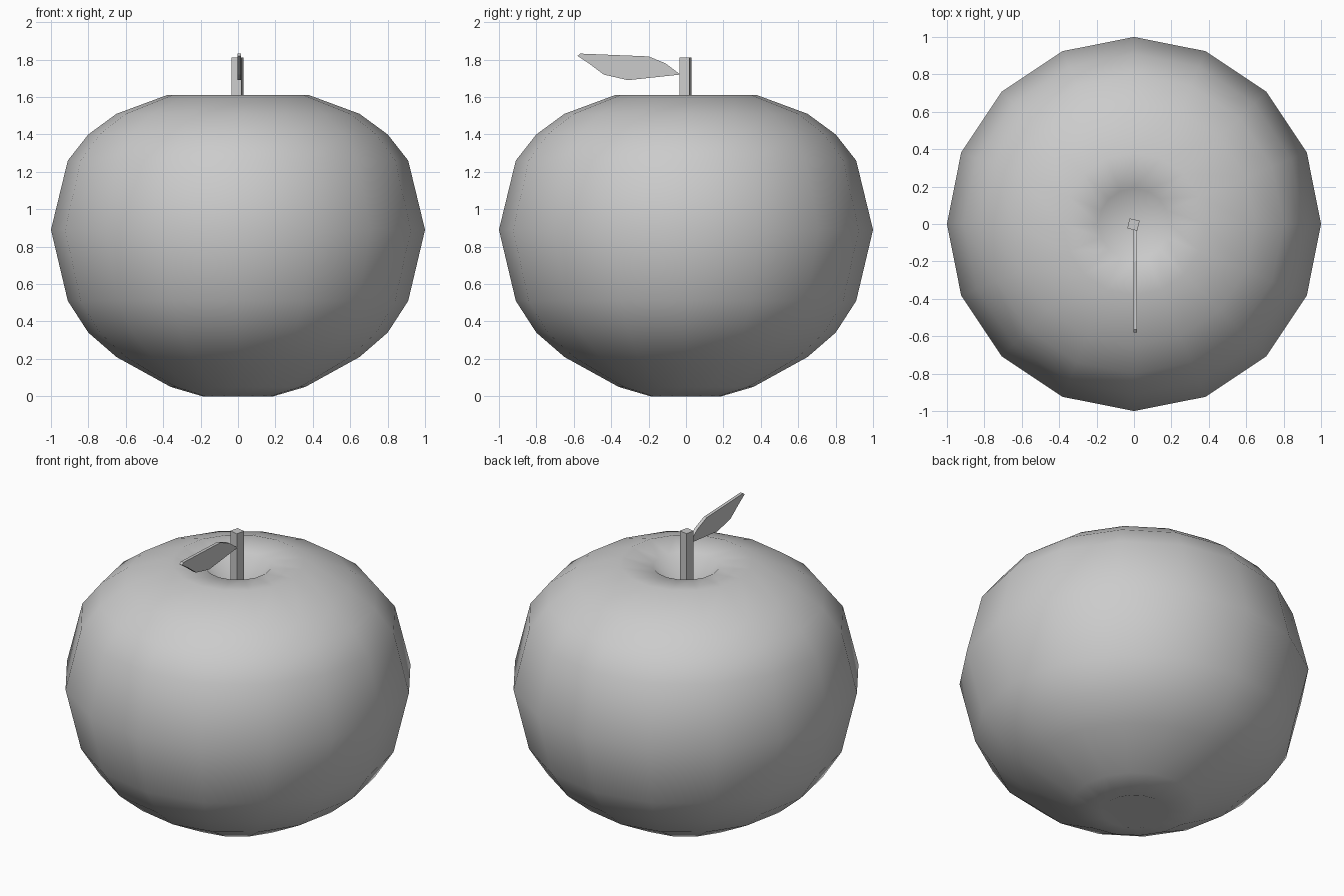
import bpy, bmesh, math

if "Cube" in bpy.data.objects:
    bpy.data.objects.remove(bpy.data.objects["Cube"])

SIDES = 16


def make_object(name, bm):
    bmesh.ops.recalc_face_normals(bm, faces=bm.faces)
    mesh = bpy.data.meshes.new(name)
    bm.to_mesh(mesh)
    bm.free()
    obj = bpy.data.objects.new(name, mesh)
    bpy.context.collection.objects.link(obj)
    return obj


# Fruit body: 16-sided lathe of a dimpled profile, smooth shaded
profile = [(0.19, 0.0), (0.36, 0.05), (0.65, 0.21), (0.80, 0.34), (0.91, 0.51),
           (1.0, 0.89), (0.91, 1.26), (0.80, 1.40), (0.65, 1.51), (0.38, 1.61),
           (0.19, 1.59)]
bm = bmesh.new()
rings = []
for r, z in profile:
    rings.append([bm.verts.new((r * math.cos(2 * math.pi * i / SIDES),
                                r * math.sin(2 * math.pi * i / SIDES), z))
                  for i in range(SIDES)])
bottom_pole = bm.verts.new((0, 0, 0.08))
top_pole = bm.verts.new((0, 0, 1.42))
for i in range(SIDES):
    j = (i + 1) % SIDES
    for low, high in zip(rings, rings[1:]):
        bm.faces.new((low[i], low[j], high[j], high[i]))
    bm.faces.new((rings[0][j], rings[0][i], bottom_pole))
    bm.faces.new((rings[-1][i], rings[-1][j], top_pole))
for f in bm.faces:
    f.smooth = True
make_object("fruit_body", bm)

# Stem: slightly turned square post rising from the dimple
bpy.ops.mesh.primitive_cube_add(size=1, location=(-0.003, -0.003, 1.61),
                                rotation=(0, 0, math.radians(-13)))
stem = bpy.context.object
stem.name = "stem"
stem.scale = (0.055, 0.055, 0.40)

# Leaf: thin upright plate pointing forward from the stem
outline = [(-0.03, 1.72), (-0.31, 1.69), (-0.44, 1.72), (-0.52, 1.78),
           (-0.58, 1.82), (-0.565, 1.832), (-0.20, 1.817), (-0.11, 1.78)]
bm = bmesh.new()
face = bm.faces.new([bm.verts.new((-0.003, y, z)) for y, z in outline])
ext = bmesh.ops.extrude_face_region(bm, geom=[face], use_keep_orig=True)
bmesh.ops.translate(bm, vec=(0.02, 0, 0),
                    verts=[g for g in ext["geom"] if isinstance(g, bmesh.types.BMVert)])
make_object("leaf", bm)
